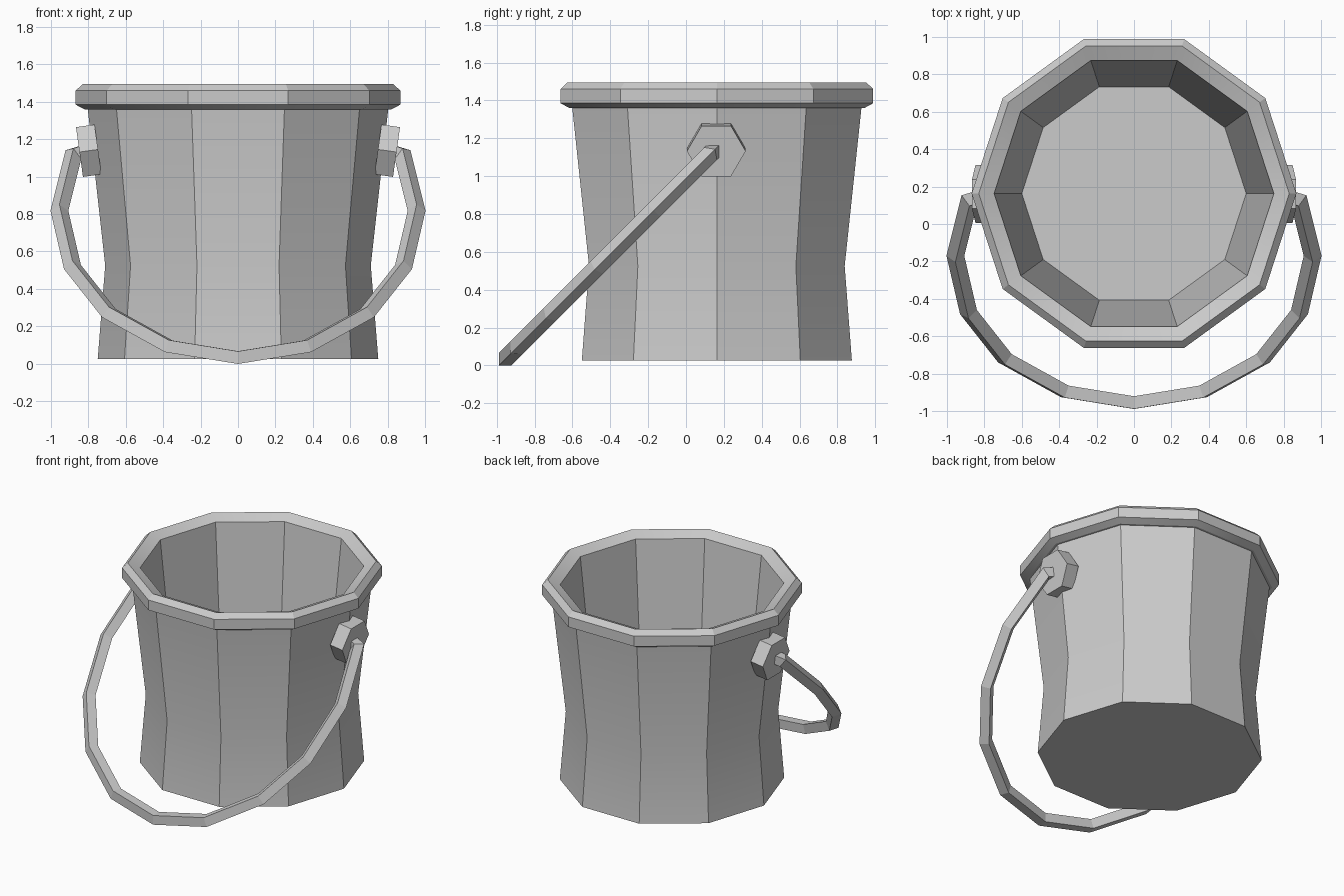
import bpy, bmesh, math
from mathutils import Vector, Matrix

if "Cube" in bpy.data.objects:
    bpy.data.objects.remove(bpy.data.objects["Cube"])

CY = 0.163          # bucket axis in y
R2 = math.sqrt(2)


def make(name, rings):
    """Skin a list of matching closed rings and cap both ends."""
    bm = bmesh.new()
    loops = [[bm.verts.new(p) for p in ring] for ring in rings]
    n = len(loops[0])
    for a, b in zip(loops, loops[1:]):
        for i in range(n):
            j = (i + 1) % n
            bm.faces.new((a[i], a[j], b[j], b[i]))
    bm.faces.new(loops[0])
    bm.faces.new(loops[-1])
    bmesh.ops.recalc_face_normals(bm, faces=bm.faces)
    mesh = bpy.data.meshes.new(name)
    bm.to_mesh(mesh)
    bm.free()
    obj = bpy.data.objects.new(name, mesh)
    bpy.context.collection.objects.link(obj)
    return obj


def ring(r, z, n=10):
    return [Vector((r * math.cos(2 * math.pi * i / n),
                    CY + r * math.sin(2 * math.pi * i / n), z)) for i in range(n)]


# Bucket: underside, waisted wall, rolled rim, tapered inside down to the floor
profile = [(0.75, 0.025), (0.71, 0.525), (0.803, 1.36), (0.82, 1.36), (0.868, 1.385),
           (0.868, 1.46), (0.83, 1.495), (0.748, 1.46), (0.60, 0.10)]
bucket = make("bucket", [ring(r, z) for r, z in profile])

# Soften only the shallow waist crease; the upright edges stay sharp
bpy.context.view_layer.objects.active = bucket
bucket.select_set(True)
bpy.ops.object.shade_smooth_by_angle(angle=math.radians(20))

# Hexagonal lugs, tilted to sit square on the flared wall
for side, name in ((1, "right_lug"), (-1, "left_lug")):
    tilt = Matrix.Rotation(math.radians(8), 3, 'Y')
    rings = []
    for depth in (-0.055, 0.045):
        pts = []
        for i in range(6):
            a = math.pi / 3 * i
            p = tilt @ Vector((depth, 0.155 * math.cos(a), 0.155 * math.sin(a)))
            p += Vector((0.803, CY - 0.003, 1.138))
            p.x *= side
            pts.append(p)
        rings.append(pts)
    make(name, rings)

# Handle: diamond section swept along a faceted arc lying in a 45 degree plane
half = [(0.82, 1.136), (0.88, 1.118), (0.955, 0.818), (0.885, 0.517),
        (0.69, 0.27), (0.37, 0.093), (0, 0.033)]
path = half + [(-x, z) for x, z in reversed(half[:-1])]
path = [Vector((x, z * R2)) for x, z in path]
h = 0.047
across = Vector((0, -1, 1)) / R2
rings = []
for i, p in enumerate(path):
    d0 = (p - path[max(i - 1, 0)]).normalized()
    d1 = (path[min(i + 1, len(path) - 1)] - p).normalized()
    t = (d0 + d1).normalized()
    ref = d1 if d1.length else d0
    m = Vector((-t.y, t.x)) * (h / max(t.dot(ref), 0.6))
    c = Vector((p.x, p.y / R2 - 0.988, p.y / R2))
    o = Vector((m.x, m.y / R2, m.y / R2))
    rings.append([c + o, c + across * h, c - o, c - across * h])
make("handle", rings)
